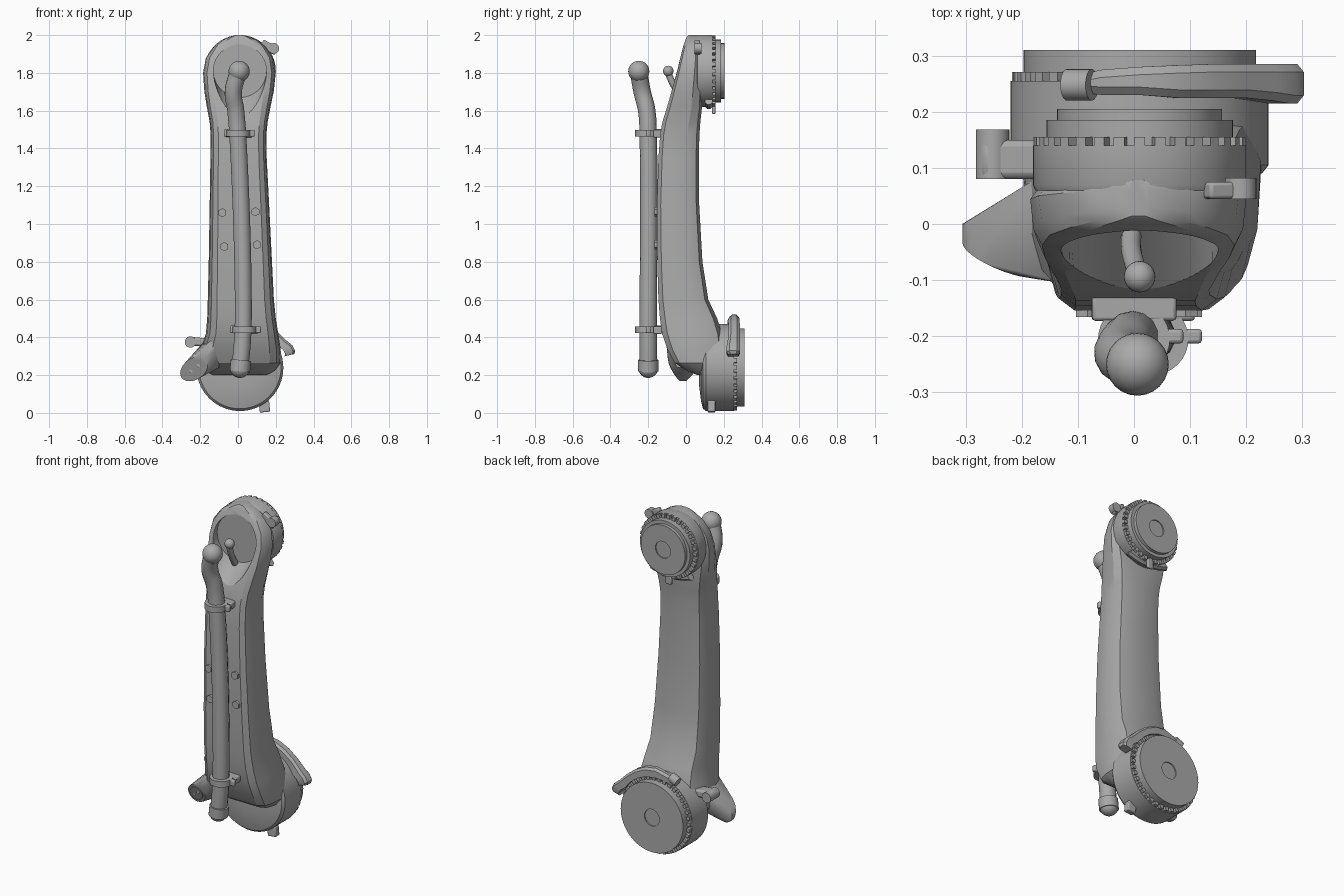
import bpy, bmesh, math
from mathutils import Vector, Matrix

old = bpy.data.objects.get("Cube")
if old:
    bpy.data.objects.remove(old, do_unlink=True)

grey = bpy.data.materials.new("plain grey")
grey.use_nodes = True
TONE = (0.4, 0.4, 0.4, 1)
grey.diffuse_color = TONE
grey.node_tree.nodes["Principled BSDF"].inputs["Base Color"].default_value = TONE


def finish(obj, angle=30):
    """Give an object its material and smooth shading with sharp edges."""
    bpy.ops.object.select_all(action='DESELECT')
    obj.select_set(True)
    bpy.context.view_layer.objects.active = obj
    obj.data.materials.clear()
    obj.data.materials.append(grey)
    bpy.ops.object.shade_smooth_by_angle(angle=math.radians(angle))
    return obj


def from_bmesh(name, bm, angle=30):
    bmesh.ops.recalc_face_normals(bm, faces=bm.faces)
    mesh = bpy.data.meshes.new(name)
    bm.to_mesh(mesh)
    bm.free()
    obj = bpy.data.objects.new(name, mesh)
    bpy.context.collection.objects.link(obj)
    return finish(obj, angle)


def loft(name, rings, angle=30):
    """Skin a row of equal-sized rings and cap both ends."""
    bm = bmesh.new()
    rows = [[bm.verts.new(p) for p in ring] for ring in rings]
    n = len(rows[0])
    for a, b in zip(rows, rows[1:]):
        for i in range(n):
            j = (i + 1) % n
            bm.faces.new((a[i], a[j], b[j], b[i]))
    bm.faces.new(rows[0])
    bm.faces.new(rows[-1])
    return from_bmesh(name, bm, angle)


def circle(cx, cz, r, y, droop=0, n=64):
    """Ring facing y; droop stretches its lower half downwards."""
    out = []
    for i in range(n):
        s, c = math.sin(math.tau * i / n), math.cos(math.tau * i / n)
        out.append((cx + r * c, y, cz + r * s + droop * min(s, 0)))
    return out


def turned(name, cx, cz, profile):
    """Solid of revolution about the y direction; profile is (radius, y)."""
    return loft(name, [circle(cx, cz, r, y) for r, y in profile])


def box(name, centre, size, turn=0, bevel=0.006):
    bpy.ops.mesh.primitive_cube_add(size=1, location=centre, rotation=(0, turn, 0))
    obj = bpy.context.object
    obj.name = name
    obj.scale = size
    bpy.ops.object.transform_apply(location=False, rotation=False, scale=True)
    mod = obj.modifiers.new("soft edges", 'BEVEL')
    mod.width, mod.segments = bevel, 2
    return finish(obj)


def ball(name, centre, r):
    bpy.ops.mesh.primitive_uv_sphere_add(segments=24, ring_count=14, radius=r, location=centre)
    bpy.context.object.name = name
    return finish(bpy.context.object, 60)


def rod(name, a, b, r, n=24):
    a, b = Vector(a), Vector(b)
    bpy.ops.mesh.primitive_cylinder_add(vertices=n, radius=r, depth=(b - a).length, location=(a + b) / 2)
    obj = bpy.context.object
    obj.name = name
    obj.rotation_euler = (b - a).to_track_quat('Z', 'Y').to_euler()
    return finish(obj)


def tube(name, points, r):
    curve = bpy.data.curves.new(name, 'CURVE')
    curve.dimensions = '3D'
    curve.bevel_depth, curve.bevel_resolution, curve.use_fill_caps = r, 5, True
    line = curve.splines.new('BEZIER')
    line.bezier_points.add(len(points) - 1)
    for p, co in zip(line.bezier_points, points):
        p.co = co
        p.handle_left_type = p.handle_right_type = 'AUTO'
    obj = bpy.data.objects.new(name, curve)
    bpy.context.collection.objects.link(obj)
    bpy.ops.object.select_all(action='DESELECT')
    obj.select_set(True)
    bpy.context.view_layer.objects.active = obj
    bpy.ops.object.convert(target='MESH')
    return finish(bpy.context.object, 50)


def teeth(name, cx, cz, r, y, count):
    """Ring of small blocks around a joint."""
    bm = bmesh.new()
    for i in range(count):
        place = (Matrix.Translation((cx, y, cz)) @ Matrix.Rotation(math.tau * i / count, 4, 'Y')
                 @ Matrix.Translation((r, 0, 0)) @ Matrix.Diagonal((0.026, 0.018, 0.02, 1)))
        bmesh.ops.create_cube(bm, size=1, matrix=place)
    return from_bmesh(name, bm)


def guard(name, cz, base, path):
    """Curved strip around a joint; path is (angle, outer radius, front, back)."""
    rings = []
    for deg, r, yf, yb in path:
        a = math.radians(deg)
        inner = max(base, r - 0.055)
        shape = ((inner, yf), (r - 0.012, yf), (r, yf + 0.014), (r, yb - 0.014), (r - 0.012, yb), (inner, yb))
        rings.append([(0.01 + q * math.cos(a), y, cz + q * math.sin(a)) for q, y in shape])
    return loft(name, rings)


# Link body: height, left edge, right edge, front, back
LEVELS = [
    (0.2, -0.14, 0.16, 0.06, 0.15), (0.225, -0.18, 0.2, 0.0, 0.18),
    (0.265, -0.2, 0.228, -0.06, 0.2), (0.34, -0.195, 0.226, -0.1, 0.2),
    (0.42, -0.17, 0.213, -0.127, 0.19), (0.5, -0.163, 0.2, -0.138, 0.165),
    (0.6, -0.16, 0.19, -0.146, 0.118), (0.8, -0.155, 0.18, -0.152, 0.087),
    (1.1, -0.15, 0.165, -0.154, 0.07), (1.35, -0.146, 0.152, -0.146, 0.068),
    (1.47, -0.145, 0.15, -0.137, 0.071), (1.54, -0.15, 0.157, -0.125, 0.076),
    (1.62, -0.165, 0.172, -0.1, 0.085), (1.7, -0.178, 0.189, -0.077, 0.085),
    (1.8, -0.185, 0.2, -0.05, 0.085), (1.88, -0.17, 0.186, -0.03, 0.085),
    (1.94, -0.128, 0.146, -0.015, 0.085), (1.975, -0.08, 0.098, -0.003, 0.085),
    (1.993, -0.04, 0.056, 0.006, 0.083), (2, -0.01, 0.026, 0.014, 0.078)]
# Half cross-section: share of half width, share of depth
HALF = [(0.72, 0), (0.89, 0.09), (0.97, 0.3), (1, 0.7), (0.87, 0.93), (0.5, 1)]
rings = []
for z, xl, xr, yf, yb in LEVELS:
    mid, half = (xl + xr) / 2, (xr - xl) / 2
    right = [(mid + w * half, yf + d * (yb - yf), z) for w, d in HALF]
    left = [(mid - w * half, yf + d * (yb - yf), z) for w, d in reversed(HALF)]
    rings.append(right + left)
body = loft("link_body", rings, 25)

# Recess in the front of the upper end, sloping out at the bottom
cutter = loft("recess_cutter", [circle(0.01, 1.81, 0.14, -0.3, 0.28), circle(0.01, 1.81, 0.14, -0.012)])
cutter.hide_render = True
cut = body.modifiers.new("recess", 'BOOLEAN')
cut.operation, cut.object, cut.solver = 'DIFFERENCE', cutter, 'EXACT'
bpy.context.view_layer.objects.active = body
bpy.ops.object.modifier_apply(modifier=cut.name)
bpy.data.objects.remove(cutter, do_unlink=True)
finish(body, 25)

# Joint housings with stepped rear discs
turned("upper_joint", 0.01, 1.81, [
    (0.1, 0.05), (0.186, 0.06), (0.19, 0.07), (0.19, 0.14), (0.166, 0.14), (0.166, 0.185),
    (0.147, 0.185), (0.147, 0.205), (0.05, 0.205), (0.05, 0.198), (0.01, 0.198)])
turned("lower_joint", 0.01, 0.24, [
    (0.1, 0.07), (0.18, 0.08), (0.218, 0.09), (0.23, 0.105), (0.23, 0.255),
    (0.207, 0.255), (0.207, 0.31), (0.05, 0.31), (0.05, 0.303), (0.01, 0.303)])
teeth("upper_teeth", 0.01, 1.81, 0.176, 0.146, 32)
teeth("lower_teeth", 0.01, 0.24, 0.214, 0.262, 38)

# Hose with rounded ends, held by two clamps
tube("hose", [(0.01, -0.2, 0.24), (0.022, -0.2, 0.36), (0.028, -0.2, 0.5), (0.0, -0.2, 1.45),
              (-0.012, -0.208, 1.6), (-0.025, -0.232, 1.7), (0.0, -0.25, 1.8)], 0.046)
ball("hose_top", (0.006, -0.25, 1.808), 0.056)
rod("hose_cuff", (0.01, -0.2, 0.22), (0.016, -0.2, 0.28), 0.054)
ball("hose_bottom", (0.01, -0.2, 0.238), 0.053)
for place, x, z in (("upper", 0.0, 1.48), ("lower", 0.033, 0.44)):
    rod(place + "_clamp_ring", (x, -0.205, z - 0.018), (x, -0.205, z + 0.018), 0.064, 32)
    box(place + "_clamp_base", (x, -0.15, z), (0.15, 0.045, 0.04), 0.03)
    box(place + "_clamp_lug", (x + 0.068, -0.2, z), (0.04, 0.026, 0.036))

# Small bent lever in the recess
tube("recess_lever", [(-0.005, -0.02, 1.66), (-0.005, -0.045, 1.7), (0.003, -0.078, 1.76),
                      (0.008, -0.094, 1.8)], 0.018)
ball("lever_knob", (0.01, -0.094, 1.81), 0.028)

# Screws on the front face
for x, z in ((-0.083, 1.06), (0.092, 1.065), (-0.073, 0.88), (0.1, 0.89)):
    rod("front_screw", (x, -0.145, z), (x, -0.166, z), 0.024, 6)


# Side arm ending in an oval pad
def pad_y(x, z):
    return -0.06 - 0.25 * (x + 0.233) - 0.4 * (z - 0.232)


def oval(rx, rz, lift, n=28):
    out = []
    for i in range(n):
        a = math.tau * i / n
        p = Matrix.Rotation(math.radians(35), 2) @ Vector((rx * math.cos(a), rz * math.sin(a)))
        x, z = p.x - 0.233, p.y + 0.232
        out.append((x, pad_y(x, z) + lift, z))
    return out


rim = oval(0.08, 0.056, 0)
bm = bmesh.new()
root = [(-0.1, -0.11, 0.42), (-0.13, -0.1, 0.33), (-0.1, -0.05, 0.24), (-0.14, 0.07, 0.24), (-0.16, 0.09, 0.4)]
for p in rim + [(x, 0, z) for x, y, z in rim] + root:
    bm.verts.new(p)
bmesh.ops.convex_hull(bm, input=bm.verts)
bmesh.ops.dissolve_limit(bm, angle_limit=0.01, verts=bm.verts, edges=bm.edges)
from_bmesh("side_arm", bm)
loft("side_arm_pad", [oval(0.062, 0.04, 0.002), oval(0.062, 0.04, -0.006)])
for x, z in ((-0.25, 0.22), (-0.21, 0.25)):
    rod("pad_screw", (x, pad_y(x, z), z), (x, pad_y(x, z) - 0.01, z), 0.009, 10)

# Latch beside the lower joint
box("side_latch", (-0.2, 0.115, 0.375), (0.15, 0.07, 0.045), 0.1, 0.012)
rod("side_latch_knob", (-0.252, 0.08, 0.375), (-0.252, 0.168, 0.375), 0.03)

# Curved guards over the lower joint and under the upper joint
guard("lower_guard", 0.24, 0.228, [
    (14, 0.298, 0.222, 0.278), (17, 0.306, 0.215, 0.285), (23, 0.302, 0.215, 0.285), (30, 0.285, 0.22, 0.285),
    (45, 0.275, 0.225, 0.285), (60, 0.275, 0.225, 0.285), (75, 0.28, 0.225, 0.283), (90, 0.28, 0.23, 0.28),
    (105, 0.27, 0.23, 0.275), (117, 0.262, 0.235, 0.265)])
guard("upper_guard", 1.81, 0.185, [
    (d, r, 0.1, 0.14) for d, r in ((232, 0.225), (245, 0.212), (260, 0.205), (280, 0.205), (295, 0.212), (308, 0.225))])
rod("guard_knob", (-0.12, 0.248, 0.465), (-0.075, 0.248, 0.485), 0.028)

# Small stops and catches on the joints
box("lower_stop", (0.14, 0.135, 0.034), (0.055, 0.04, 0.06), -0.1)
box("upper_stop", (0.01, 0.147, 1.61), (0.04, 0.018, 0.055))
box("upper_catch", (0.165, 0.06, 1.935), (0.09, 0.03, 0.045), 0.5)
rod("upper_catch_knob", (0.19, 0.045, 1.93), (0.19, 0.082, 1.93), 0.028)
